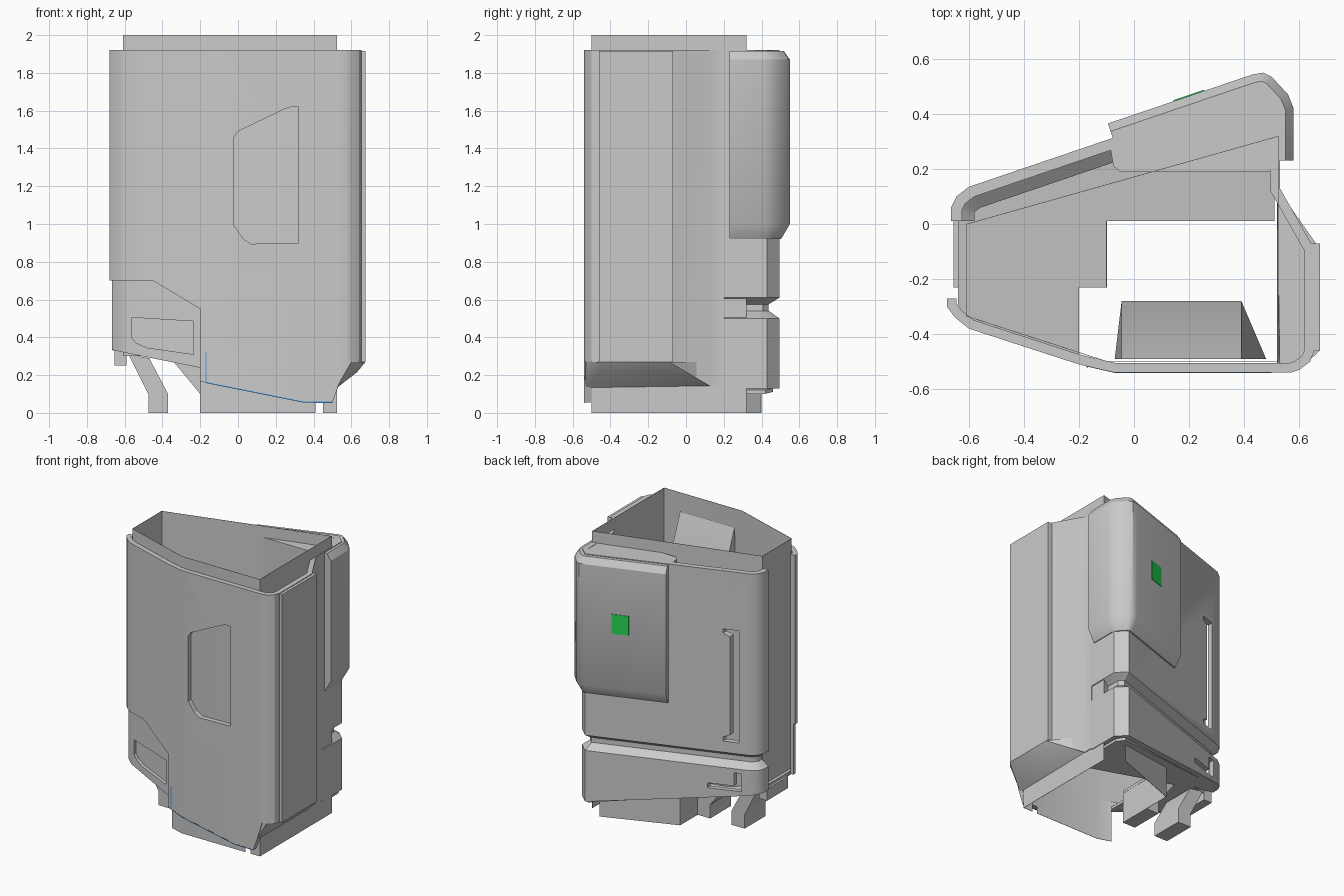
import bpy, bmesh, math
from mathutils import Vector

if "Cube" in bpy.data.objects:
    bpy.data.objects.remove(bpy.data.objects["Cube"])


def material(name, rgb):
    m = bpy.data.materials.new(name)
    m.diffuse_color = (*rgb, 1)
    m.use_nodes = True
    m.node_tree.nodes["Principled BSDF"].inputs["Base Color"].default_value = m.diffuse_color
    return m


GREY = material("light_grey", (0.59, 0.59, 0.59))
BLUE = material("blue_trim", (0.07, 0.33, 0.80))
GREEN = material("green_badge", (0.02, 0.68, 0.09))


def finish(name, bm, mat=GREY):
    bmesh.ops.recalc_face_normals(bm, faces=bm.faces)
    me = bpy.data.meshes.new(name)
    bm.to_mesh(me)
    bm.free()
    me.materials.append(mat)
    ob = bpy.data.objects.new(name, me)
    bpy.context.collection.objects.link(ob)
    return ob


def offset(path, d, closed=False):
    """Shift a clockwise plan path inwards by d with mitred corners."""
    p = [Vector(q) for q in path]
    n = len(p)
    out = []
    for i in range(n):
        norms = []
        for a, b in ((i - 1, i), (i, i + 1)):
            if closed or (a >= 0 and b < n):
                t = (p[b % n] - p[a % n]).normalized()
                norms.append(Vector((t.y, -t.x)))
        m = sum(norms, Vector((0, 0))).normalized()
        out.append(p[i] + m * (d / max(0.3, m.dot(norms[0]))))
    return out


def wall(name, path, levels, closed=False, mat=GREY):
    """Wall along a plan path; levels are (z or z(x), outer inset, inner inset)."""
    bm = bmesh.new()
    rings = []
    for z, o, i in levels:
        zs = [z(q[0]) if callable(z) else z for q in path]
        rings.append([[bm.verts.new((v.x, v.y, h)) for v, h in zip(offset(path, d, closed), zs)]
                      for d in (o, i)])
    n = len(path)
    for k in range(n if closed else n - 1):
        j = (k + 1) % n
        for r, s in zip(rings, rings[1:]):
            for side in (0, 1):
                bm.faces.new((r[side][k], r[side][j], s[side][j], s[side][k]))
        for r in (rings[0], rings[-1]):
            bm.faces.new((r[0][k], r[0][j], r[1][j], r[1][k]))
    if not closed:
        for e in (0, n - 1):
            for r, s in zip(rings, rings[1:]):
                bm.faces.new((r[0][e], r[1][e], s[1][e], s[0][e]))
    return finish(name, bm, mat)


def prism(name, a, b):
    """Solid between two matching outlines of 3D points."""
    bm = bmesh.new()
    va, vb = ([bm.verts.new(q) for q in pts] for pts in (a, b))
    bm.faces.new(va)
    bm.faces.new(vb)
    for i in range(len(va)):
        j = (i + 1) % len(va)
        bm.faces.new((va[i], va[j], vb[j], vb[i]))
    return finish(name, bm)


def side_prism(name, pts, y0, y1):
    return prism(name, [(x, y0, z) for x, z in pts], [(x, y1, z) for x, z in pts])


def box(name, x0, x1, y0, y1, z0, z1):
    return side_prism(name, [(x0, z0), (x1, z0), (x1, z1), (x0, z1)], y0, y1)


def hull(name, pts):
    bm = bmesh.new()
    vs = [bm.verts.new(q) for q in pts]
    bmesh.ops.convex_hull(bm, input=vs)
    return finish(name, bm)


def cut(ob, cutter):
    cutter.hide_render = True
    cutter.hide_set(True)
    m = ob.modifiers.new("opening", 'BOOLEAN')
    m.operation, m.solver, m.object = 'DIFFERENCE', 'EXACT', cutter


# sloping undersides
def base_z(x):
    return max(0.13, 0.33 - 0.2 * (x + 0.66))


def front_z(x):
    if x > 0.56:
        return 0.27
    return 0.14 if x > 0.51 else max(0.055, 0.16 - 0.2 * (x + 0.17))


def insert_top(x):
    return 0.70 if x < -0.44 else 0.55


# back shell with its V groove
back = wall("back_shell",
            [(-0.665, 0.01), (-0.665, 0.06), (-0.645, 0.10), (-0.60, 0.135), (0.46, 0.495),
             (0.53, 0.43), (0.53, 0.20)],
            [(1.92, 0, 0.04), (0.61, 0, 0.04), (0.575, 0.05, 0.085), (0.54, 0.05, 0.085),
             (0.50, 0, 0.035), (base_z, 0, 0.035)])
# bracket-shaped slot above, L-shaped slot below
cut(back, side_prism("slot_cutter", [(-0.535, 0.69), (-0.43, 0.69), (-0.43, 0.72), (-0.475, 0.74), (-0.475, 1.45),
                                     (-0.43, 1.47), (-0.43, 1.50), (-0.535, 1.50)], 0.06, 0.35))
cut(back, side_prism("low_slot_cutter", [(-0.55, 0.34), (-0.33, 0.34), (-0.33, 0.375), (-0.50, 0.375),
                                         (-0.50, 0.47), (-0.55, 0.47)], 0.06, 0.35))

# front and right shell with the tall window recess
front = wall("front_shell",
             [(0.53, 0.20), (0.53, 0.13), (0.655, -0.09), (0.655, -0.46), (0.64, -0.50),
              (0.60, -0.53), (0.57, -0.54), (0.53, -0.54), (0.50, -0.54), (0.35, -0.54),
              (-0.07, -0.54), (-0.20, -0.51)],
             [(1.92, 0, 0.035), (front_z, 0, 0.035)])
cut(front, side_prism("window_cutter",
                      [(-0.02, 0.99), (-0.02, 1.46), (0.0, 1.49), (0.25, 1.61), (0.28, 1.62),
                       (0.32, 1.62), (0.32, 0.90), (0.07, 0.895), (0.03, 0.92)], -0.7, -0.45))
box("side_plate", 0.635, 0.675, -0.46, -0.07, 0.27, 1.915)
hull("side_chamfer", [(0.52, 0.13, 0.27), (0.652, -0.09, 0.27), (0.675, -0.09, 0.27),
                      (0.675, -0.46, 0.27), (0.60, -0.53, 0.27), (0.53, -0.535, 0.27),
                      (0.52, 0.13, 0.14), (0.52, -0.535, 0.13), (0.63, -0.09, 0.215), (0.63, -0.46, 0.215)])

# left part of the front: upper panel and set-in lower panel
LEFT = [(-0.20, -0.51), (-0.45, -0.429), (-0.60, -0.38), (-0.65, -0.34), (-0.68, -0.30), (-0.68, -0.27)]
wall("left_panel", LEFT, [(1.92, 0, 0.035), (insert_top, 0, 0.035)])
insert = wall("lower_insert", LEFT, [(insert_top, 0.012, 0.035), (base_z, 0.012, 0.035)])
cut(insert, side_prism("small_window_cutter",
                       [(-0.565, 0.505), (-0.235, 0.485), (-0.235, 0.31), (-0.48, 0.345),
                        (-0.54, 0.37), (-0.565, 0.40)], -0.7, -0.2))

# paper-thin inner liner: full loop above, separate walls below
wall("liner", [(-0.61, 0.0), (0.525, 0.32), (0.525, -0.50), (-0.10, -0.50), (-0.61, -0.335)],
     [(2.0, 0, 0.002), (0.30, 0, 0.002)], closed=True)
for name, path in {
    "liner_foot_front": [(0.41, -0.50), (-0.10, -0.50), (-0.20, -0.468)],
    "liner_foot_right": [(0.525, 0.32), (0.525, -0.50), (0.45, -0.50)],
    "liner_foot_back": [(-0.10, 0.21), (0.41, 0.40)],
    "liner_foot_left": [(-0.10, -0.23), (-0.10, 0.21)],
}.items():
    wall(name, path, [(0.30 if "right" in name or "front" in name else 0.22, 0, 0.002), (0.0, 0, 0.002)])

# sloping floor around the central opening
FLOOR = [(-0.64, -0.30), (-0.58, -0.36), (-0.20, -0.48), (-0.20, -0.23), (-0.10, -0.23), (-0.10, 0.01),
         (0.51, 0.01), (0.51, 0.42), (0.46, 0.46), (-0.60, 0.10), (-0.64, 0.06)]
prism("floor", *[[(x, y, 0.335 + t - 0.2 * (x + 0.66)) for x, y in FLOOR] for t in (0, 0.02)])

# window pocket and rear block inside the shell
hull("window_pocket", [(-0.045, -0.49, 1.87), (0.39, -0.49, 1.87), (-0.045, -0.28, 1.35),
                       (0.39, -0.28, 1.35), (-0.07, -0.49, 0.80), (0.48, -0.49, 0.80),
                       (-0.045, -0.28, 0.92), (0.39, -0.28, 0.92)])
BLOCK = [(-0.09, 0.302), (-0.075, 0.21), (-0.05, 0.19), (0.49, 0.19), (0.52, 0.22), (0.525, 0.425), (0.458, 0.488)]
prism("rear_block", *[[(x, y, z) for x, y in BLOCK] for z in (0.95, 1.918)])

# raised cover wrapped round the back corner, with a plain badge
wall("back_cover", [(-0.095, 0.365), (0.43, 0.543), (0.47, 0.55), (0.50, 0.535), (0.56, 0.47),
                    (0.58, 0.42), (0.58, 0.23)],
     [(1.915, 0.03, 0.063), (1.87, 0, 0.063), (1.0, 0, 0.063), (0.92, 0.045, 0.063)])
wall("badge", [(0.145, 0.4453), (0.255, 0.4826)], [(1.535, -0.005, 0.003), (1.395, -0.005, 0.003)], mat=GREEN)

# bent legs and foot
side_prism("outer_leg", [(-0.58, 0.31), (-0.475, 0.10), (-0.475, 0.0), (-0.37, 0.0), (-0.37, 0.10),
                         (-0.47, 0.29)], -0.23, 0.01)
side_prism("inner_leg", [(-0.34, 0.27), (-0.20, 0.10), (-0.20, 0.0), (-0.10, 0.0), (-0.10, 0.22)], -0.23, 0.01)
box("left_foot", -0.655, -0.59, -0.23, 0.01, 0.25, 0.335)

# blue seam along the lower front
wall("seam_strip", [(0.50, -0.541), (0.35, -0.541), (-0.07, -0.541), (-0.17, -0.518)],
     [(lambda x: front_z(x) + 0.004, 0, 0.004), (lambda x: front_z(x) - 0.002, 0, 0.004)], mat=BLUE)
strip = box("seam_upright", -0.173, -0.167, -0.5205, -0.514, 0.16, 0.32)
strip.data.materials[0] = BLUE

# smooth the rounded corners, keep real edges sharp
bpy.ops.object.select_all(action='DESELECT')
for ob in bpy.context.scene.objects:
    if not ob.hide_render:
        ob.select_set(True)
        bpy.context.view_layer.objects.active = ob
bpy.ops.object.shade_smooth_by_angle(angle=math.radians(32))
